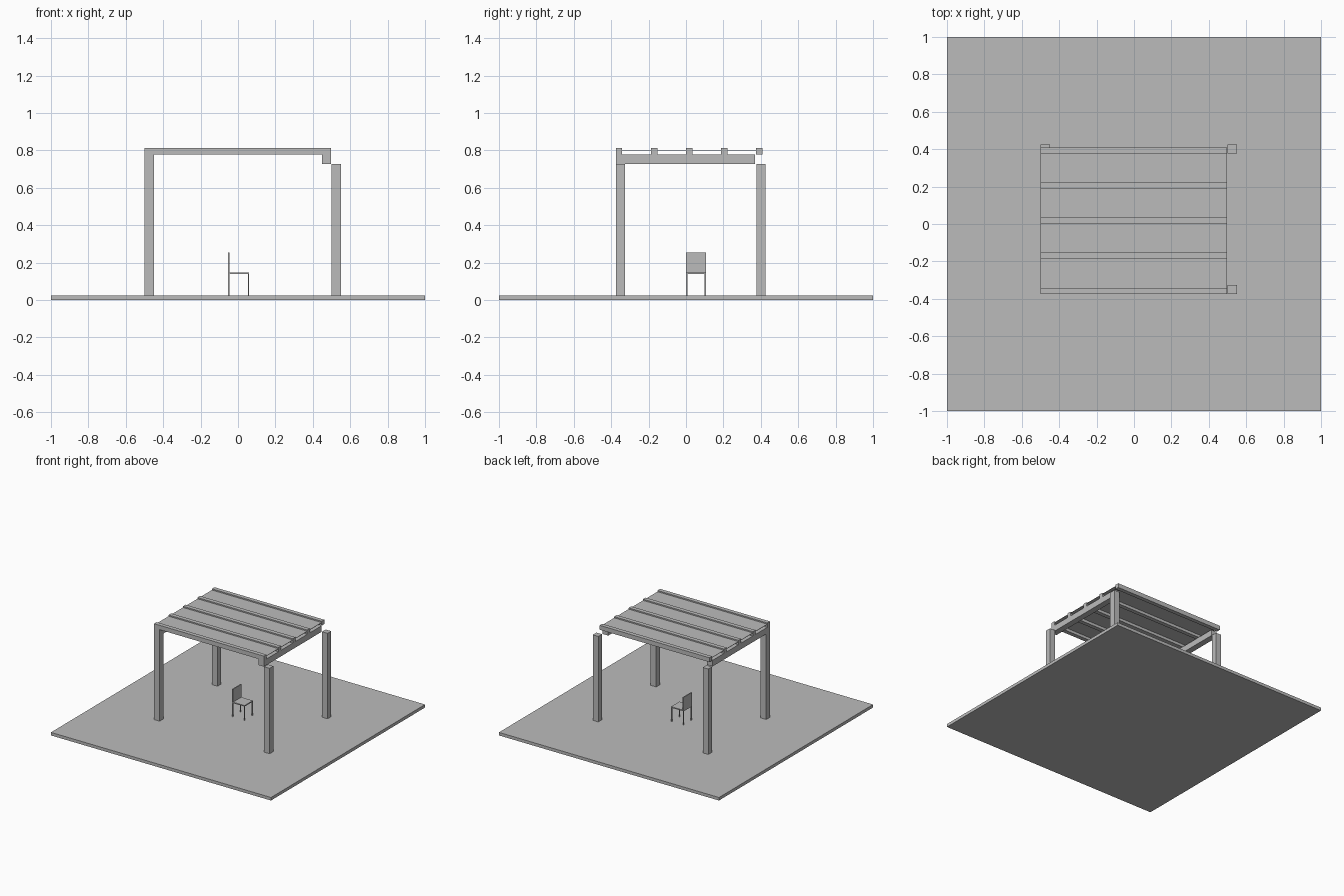
import bpy

if "Cube" in bpy.data.objects:
    bpy.data.objects.remove(bpy.data.objects["Cube"])

grey = bpy.data.materials.new("plain grey")
grey.diffuse_color = (0.5, 0.5, 0.5, 1)
grey.use_nodes = True
grey.node_tree.nodes["Principled BSDF"].inputs["Base Color"].default_value = grey.diffuse_color


def box(name, x, y, z):
    """Axis-aligned box from (min, max) ranges."""
    bpy.ops.mesh.primitive_cube_add(
        size=1, location=[(r[0] + r[1]) / 2 for r in (x, y, z)])
    ob = bpy.context.object
    ob.name = name
    ob.scale = [r[1] - r[0] for r in (x, y, z)]
    bpy.ops.object.transform_apply(location=False, rotation=False, scale=True)
    ob.data.materials.append(grey)
    return ob


FLOOR = 0.025
POST_TOP = 0.727
BEAM_TOP = 0.777
RAFTER_TOP = 0.813

# Ground slab
box("ground_slab", (-1, 1), (-1, 1), (0, FLOOR))

# Four posts; the right pair stands just outside the roof
for side, x in (("left", -0.5), ("right", 0.5)):
    for end, y in (("front", -0.375), ("back", 0.377)):
        box(f"{end}_{side}_post", (x, x + 0.05), (y, y + 0.048), (FLOOR, POST_TOP))

# Side beams running front to back
for side, x in (("left", -0.5), ("right", 0.448)):
    box(f"{side}_side_beam", (x, x + 0.05), (-0.375, 0.37), (POST_TOP, BEAM_TOP))

# Rafters running left to right
for i in range(5):
    y = -0.375 + i * 0.1875
    box(f"rafter_{i + 1}", (-0.5, 0.498), (y, y + 0.034), (BEAM_TOP, RAFTER_TOP))

# Thin roof sheet set between the rafters
box("roof_sheet", (-0.5, 0.498), (-0.36, 0.40), (0.800, 0.803))

# Chair facing right: seat, backrest and four thin legs
box("chair_seat", (-0.053, 0.06), (0.0, 0.107), (0.138, 0.147))
box("chair_back", (-0.053, -0.045), (0.0, 0.107), (0.147, 0.253))
for side, x in (("rear", -0.053), ("front", 0.053)):
    for end, y in (("near", 0.0), ("far", 0.1)):
        box(f"chair_{side}_{end}_leg", (x, x + 0.007), (y, y + 0.007), (FLOOR, 0.138))
